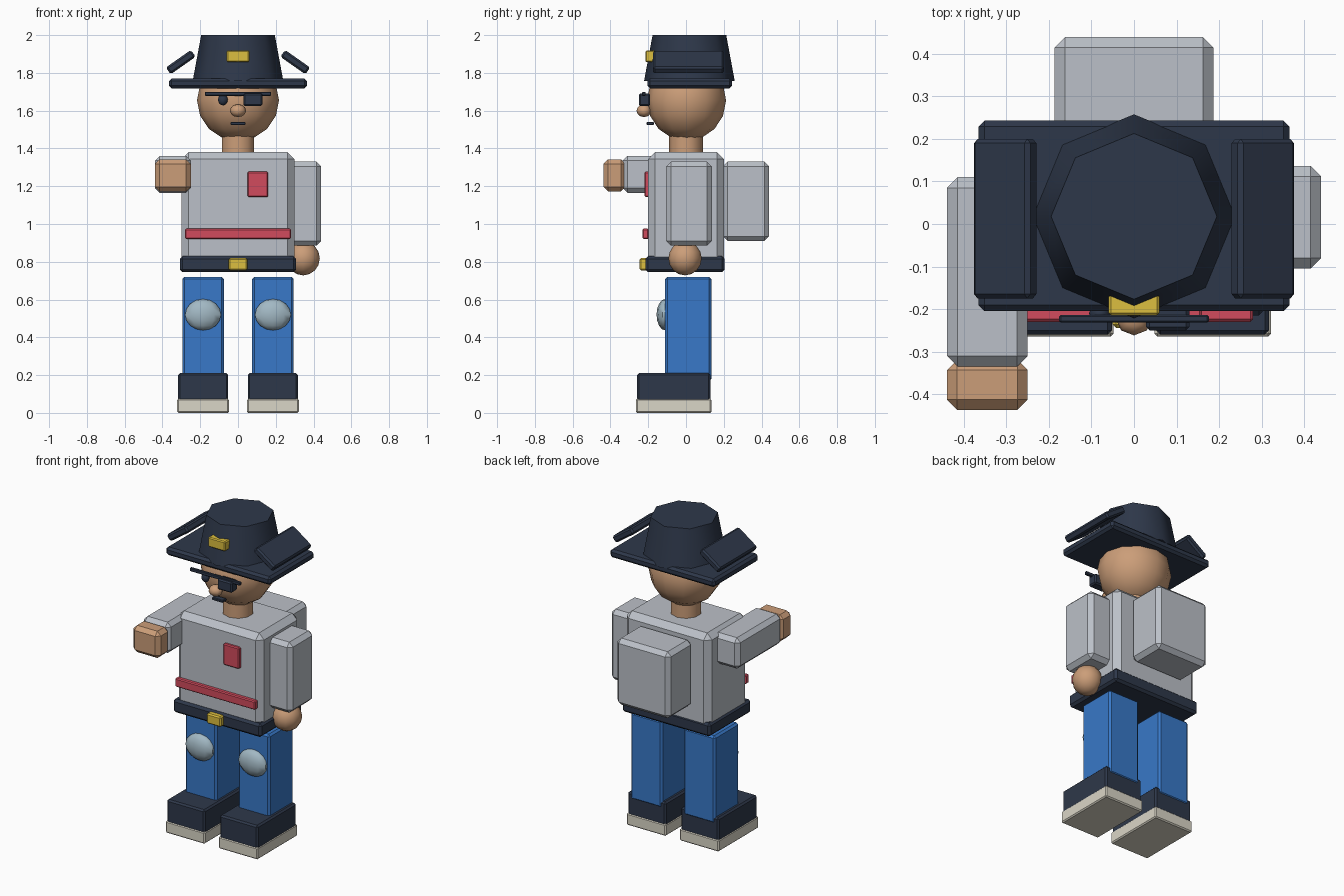
import bpy, bmesh, math
from mathutils import Vector, Matrix

if "Cube" in bpy.data.objects:
    bpy.data.objects.remove(bpy.data.objects["Cube"])


def material(name, rgb):
    m = bpy.data.materials.new(name)
    m.diffuse_color = (*rgb, 1)
    m.use_nodes = True
    m.node_tree.nodes["Principled BSDF"].inputs["Base Color"].default_value = m.diffuse_color
    return m


NAVY = material("navy", (0.027, 0.039, 0.068))
SKIN = material("skin", (0.60, 0.34, 0.19))
RED = material("red", (0.64, 0.07, 0.11))
GOLD = material("gold", (0.72, 0.52, 0.05))
BLUE = material("blue", (0.04, 0.19, 0.58))
CREAM = material("cream", (0.70, 0.67, 0.57))
PALE = material("pale_blue", (0.36, 0.48, 0.55))
GREY = material("light_grey", (0.50, 0.53, 0.58))


def finish(name, bm, mat, smooth=False):
    mesh = bpy.data.meshes.new(name)
    bmesh.ops.recalc_face_normals(bm, faces=bm.faces[:])
    bm.to_mesh(mesh)
    bm.free()
    mesh.materials.append(mat)
    ob = bpy.data.objects.new(name, mesh)
    bpy.context.collection.objects.link(ob)
    if smooth:
        bpy.ops.object.select_all(action='DESELECT')
        ob.select_set(True)
        bpy.context.view_layer.objects.active = ob
        bpy.ops.object.shade_smooth_by_angle(angle=math.radians(50))
    return ob


def box(name, x, y, z, mat, bevel=0.01, tilt=0):
    """Chamfered box from (min, max) ranges, optionally tilted about y."""
    bm = bmesh.new()
    lo, hi = Vector((x[0], y[0], z[0])), Vector((x[1], y[1], z[1]))
    bmesh.ops.create_cube(bm, size=1)
    bmesh.ops.scale(bm, vec=hi - lo, verts=bm.verts)
    if bevel:
        bmesh.ops.bevel(bm, geom=bm.edges[:], offset=bevel, segments=1,
                        affect='EDGES')
    bmesh.ops.rotate(bm, matrix=Matrix.Rotation(tilt, 3, 'Y'), verts=bm.verts)
    bmesh.ops.translate(bm, vec=(lo + hi) / 2, verts=bm.verts)
    return finish(name, bm, mat)


def ball(name, centre, radii, mat, seg=12, rings=8):
    bm = bmesh.new()
    bmesh.ops.create_uvsphere(bm, u_segments=seg, v_segments=rings, radius=1)
    bmesh.ops.scale(bm, vec=radii, verts=bm.verts)
    bmesh.ops.translate(bm, vec=centre, verts=bm.verts)
    return finish(name, bm, mat, True)


def cone(name, centre, r_low, r_high, z, mat, seg):
    bm = bmesh.new()
    bmesh.ops.create_cone(bm, cap_ends=True, segments=seg, radius1=r_low,
                          radius2=r_high, depth=z[1] - z[0])
    bmesh.ops.translate(bm, vec=(*centre, sum(z) / 2), verts=bm.verts)
    return finish(name, bm, mat, True)


# Legs, boots, knee pads and hat flaps, one per side
for side, s in (("right", -1), ("left", 1)):
    c = 0.185 * s
    box(f"{side}_sole", (c - .137, c + .137), (-.265, .135), (0, .075), CREAM, .007)
    box(f"{side}_boot", (c - .133, c + .133), (-.26, .13), (.004, .21), NAVY, .01)
    box(f"{side}_leg", (c - .11, c + .11), (-.11, .135), (.17, .72), BLUE, .012)
    ball(f"{side}_knee_pad", (c, -.11, .52), (.10, .046, .083), PALE, 10, 8)
    f = .303 * s
    box(f"{side}_hat_flap", (f - .081, f + .081), (-.175, .2),
        (1.835, 1.879), NAVY, .01, tilt=math.radians(35) * s)

# Torso, belt and trim
box("torso", (-.298, .298), (-.2, .2), (.78, 1.38), GREY, .035)
box("belt", (-.308, .308), (-.215, .205), (.745, .83), NAVY, .014)
box("buckle", (-.05, .05), (-.245, -.2), (.755, .82), GOLD, .008)
box("chest_stripe", (-.28, .28), (-.23, -.198), (.92, .975), RED, .006)
box("chest_patch", (.05, .16), (-.22, -.195), (1.143, 1.277), RED, .006)
box("backpack", (-.187, .187), (.195, .44), (.91, 1.33), GREY, .025)

# Hanging arm and raised arm
box("left_arm", (.25, .44), (-.105, .137), (.885, 1.33), GREY, .025)
ball("left_hand", (.345, -.005, .818), (.088, .088, .09), SKIN)
box("right_arm", (-.44, -.25), (-.335, .11), (1.165, 1.36), GREY, .025)
box("right_hand", (-.44, -.25), (-.437, -.32), (1.173, 1.342), SKIN, .024)

# Head and face
cone("neck", (0, 0), .09, .09, (1.34, 1.5), SKIN, 10)
ball("head", (0, .003, 1.655), (.217, .209, .215), SKIN)
ball("nose", (0, -.222, 1.6), (.043, .04, .034), SKIN, 8, 6)
ball("eye", (-.08, -.21, 1.658), (.026, .022, .03), NAVY, 8, 6)
box("eye_patch", (.028, .13), (-.25, -.19), (1.625, 1.692), NAVY, .008)
box("brow_band", (-.176, .176), (-.232, -.214), (1.678, 1.7), NAVY, .004)
box("mouth", (-.04, .04), (-.208, -.17), (1.524, 1.541), NAVY, .004)

# Hat
box("hat_brim", (-.366, .366), (-.205, .243), (1.718, 1.77), NAVY, .014)
cone("hat_crown", (0, .018), .24, .195, (1.757, 2.0), NAVY, 8)
box("hat_badge", (-.06, .06), (-.215, -.165), (1.857, 1.918), GOLD, .006)
